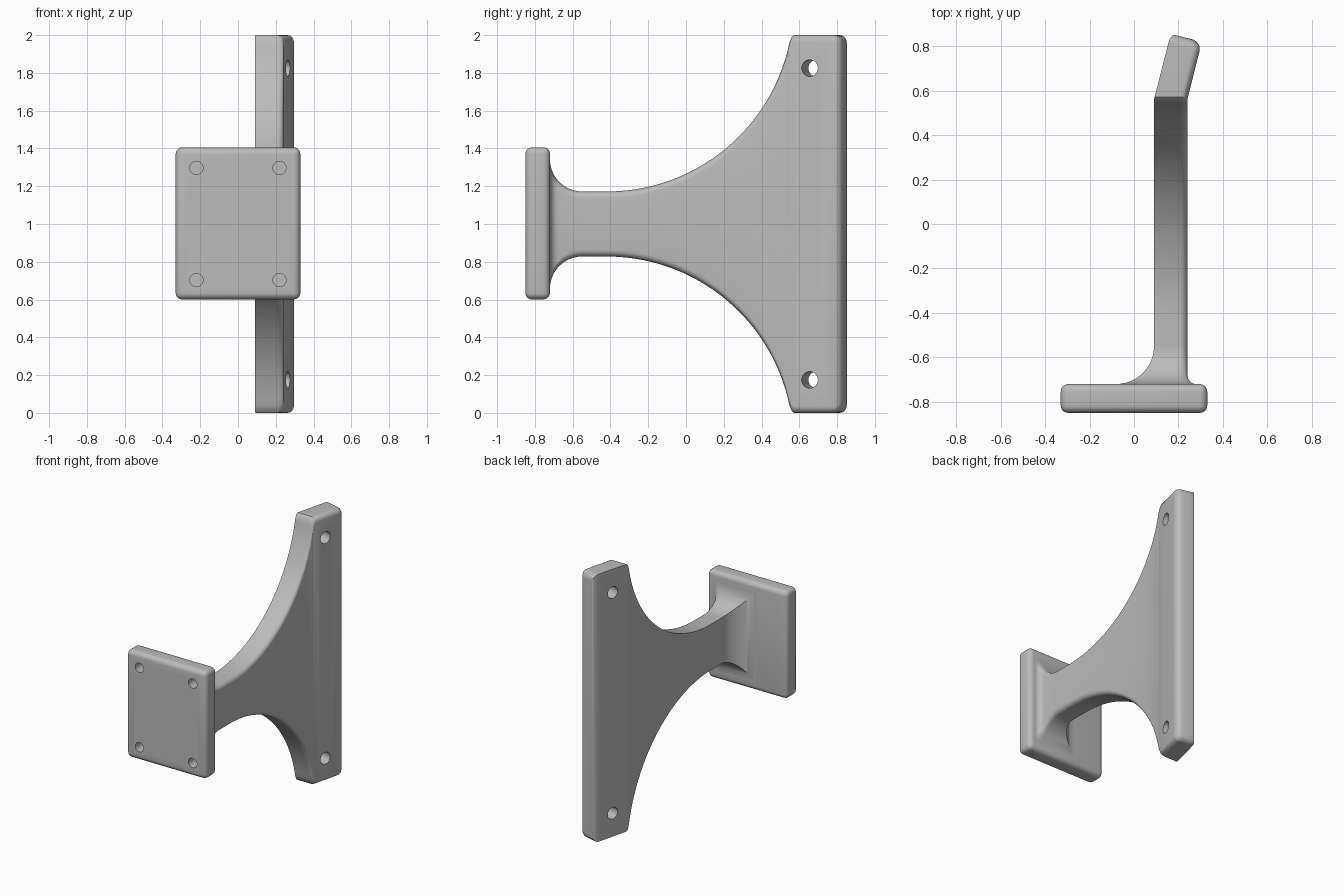
import bpy, bmesh, math
from mathutils import Vector, Matrix

cube = bpy.data.objects.get("Cube")
if cube:
    bpy.data.objects.remove(cube, do_unlink=True)

grey = bpy.data.materials.new("plain grey")
colour = (0.5, 0.5, 0.5, 1)
grey.diffuse_color = colour
grey.use_nodes = True
grey.node_tree.nodes["Principled BSDF"].inputs["Base Color"].default_value = colour

MID = 1.0            # height of the symmetry plane
PLATE_BACK = -0.72
BEND = 0.56


def make_object(name, bm):
    bmesh.ops.recalc_face_normals(bm, faces=bm.faces)
    mesh = bpy.data.meshes.new(name)
    bm.to_mesh(mesh)
    bm.free()
    obj = bpy.data.objects.new(name, mesh)
    bpy.context.collection.objects.link(obj)
    mesh.materials.append(grey)
    return obj


def activate(obj):
    bpy.ops.object.select_all(action='DESELECT')
    obj.select_set(True)
    bpy.context.view_layer.objects.active = obj


def drill(obj, centres, axis, radius, depth):
    """Cut round holes centred on the given points."""
    bm = bmesh.new()
    turn = Vector((0, 0, 1)).rotation_difference(axis).to_matrix().to_4x4()
    for c in centres:
        bmesh.ops.create_cone(bm, cap_ends=True, segments=32, radius1=radius, radius2=radius,
                              depth=depth, matrix=Matrix.Translation(c) @ turn)
    cutter = make_object("hole_cutter", bm)
    cutter.hide_render = True
    mod = obj.modifiers.new("holes", 'BOOLEAN')
    mod.operation = 'DIFFERENCE'
    mod.solver = 'EXACT'
    mod.object = cutter
    activate(obj)
    bpy.ops.object.modifier_apply(modifier=mod.name)
    bpy.data.objects.remove(cutter, do_unlink=True)


def smooth(obj):
    activate(obj)
    bpy.ops.object.shade_smooth_by_angle(angle=math.radians(32))


# Square mounting plate with rounded edges and four blind screw holes
bm = bmesh.new()
bmesh.ops.create_cube(bm, size=1, matrix=Matrix.Translation((0, -0.785, MID + 0.003))
                      @ Matrix.Diagonal((0.66, 0.13, 0.805, 1)))
bmesh.ops.bevel(bm, geom=bm.edges[:], offset=0.035, segments=5, profile=0.5, affect='EDGES')
plate = make_object("mounting_plate", bm)
drill(plate, [Vector((x, -0.85, MID + z)) for x in (-0.22, 0.22) for z in (-0.297, 0.297)],
      Vector((0, 1, 0)), 0.035, 0.16)
smooth(plate)


# Arm and wing: one loft of sections, each with the +x corners rounded
def section(a, b, half, r=0.035, steps=5):
    a, b = Vector(a), Vector(b)
    width = (b - a).length
    outline = [(0, -half)]
    for corner in (0, 1):
        for i in range(steps + 1):
            t = math.pi / 2 * (i / steps + corner - 1)
            z = half - r if corner else r - half
            outline.append((width - r + r * math.cos(t), z + r * math.sin(t)))
    outline.append((0, half))
    return [(*(a + (b - a) * (u / width)), MID + z) for u, z in outline]


def fillet(y, radius):
    d = radius - (y - PLATE_BACK)
    return radius - math.sqrt(max(radius ** 2 - d ** 2, 0)) if d > 0 else 0


def arm_half(y):
    R, start = 0.988, -0.42
    rise = R - math.sqrt(R * R - (y - start) ** 2) if y > start else 0
    return min(0.172 + rise, 1.0)


FLARE, SMALL = 0.17, 0.04
ys = {PLATE_BACK + r * (1 - math.cos(math.pi / 2 * i / 12)) for r in (FLARE, SMALL) for i in range(13)}
ys |= {-0.42 + 0.98 * math.sin(math.radians(83) * i / 36) for i in range(36)}
ys = sorted(y for y in ys if y < BEND - 0.01)

sections = [section((0.09 - FLARE, PLATE_BACK - 0.05), (0.24 + SMALL, PLATE_BACK - 0.05), 0.172 + FLARE)]
for y in ys:
    f = fillet(y, FLARE)
    sections.append(section((0.09 - f, y), (0.24 + fillet(y, SMALL), y), arm_half(y) + f))

# Angled wing with a rounded free end
inner, outer = Vector((0.09, BEND)), Vector((0.24, BEND))
along = Vector((0.246, 0.969)).normalized()
across = Vector((along.y, -along.x))
end_in = inner + along * 0.305
end_out = end_in + across * 0.145
sections.append(section(inner, outer, 0.99))
sections.append(section(inner + along * 0.012, outer + along * 0.012, 1.0))
ROUND = 0.045
for i in range(7):
    t = math.pi / 2 * i / 6
    back, inset = ROUND * (1 - math.sin(t)), ROUND * (1 - math.cos(t))
    sections.append(section(end_in - along * back + across * inset * 0.4,
                            end_out - along * back - across * inset, 1.0 - inset))

bm = bmesh.new()
rings = [[bm.verts.new(p) for p in s] for s in sections]
for r0, r1 in zip(rings, rings[1:]):
    for i in range(len(r0)):
        j = (i + 1) % len(r0)
        bm.faces.new((r0[i], r0[j], r1[j], r1[i]))
bm.faces.new(rings[0])
bm.faces.new(rings[-1])
arm = make_object("curved_arm", bm)

# Two screw holes straight through the wing
centre = inner + along * 0.135 + across * 0.0725
drill(arm, [Vector((*centre, MID + z)) for z in (-0.825, 0.825)],
      Vector((*across, 0)), 0.044, 0.4)
smooth(arm)
